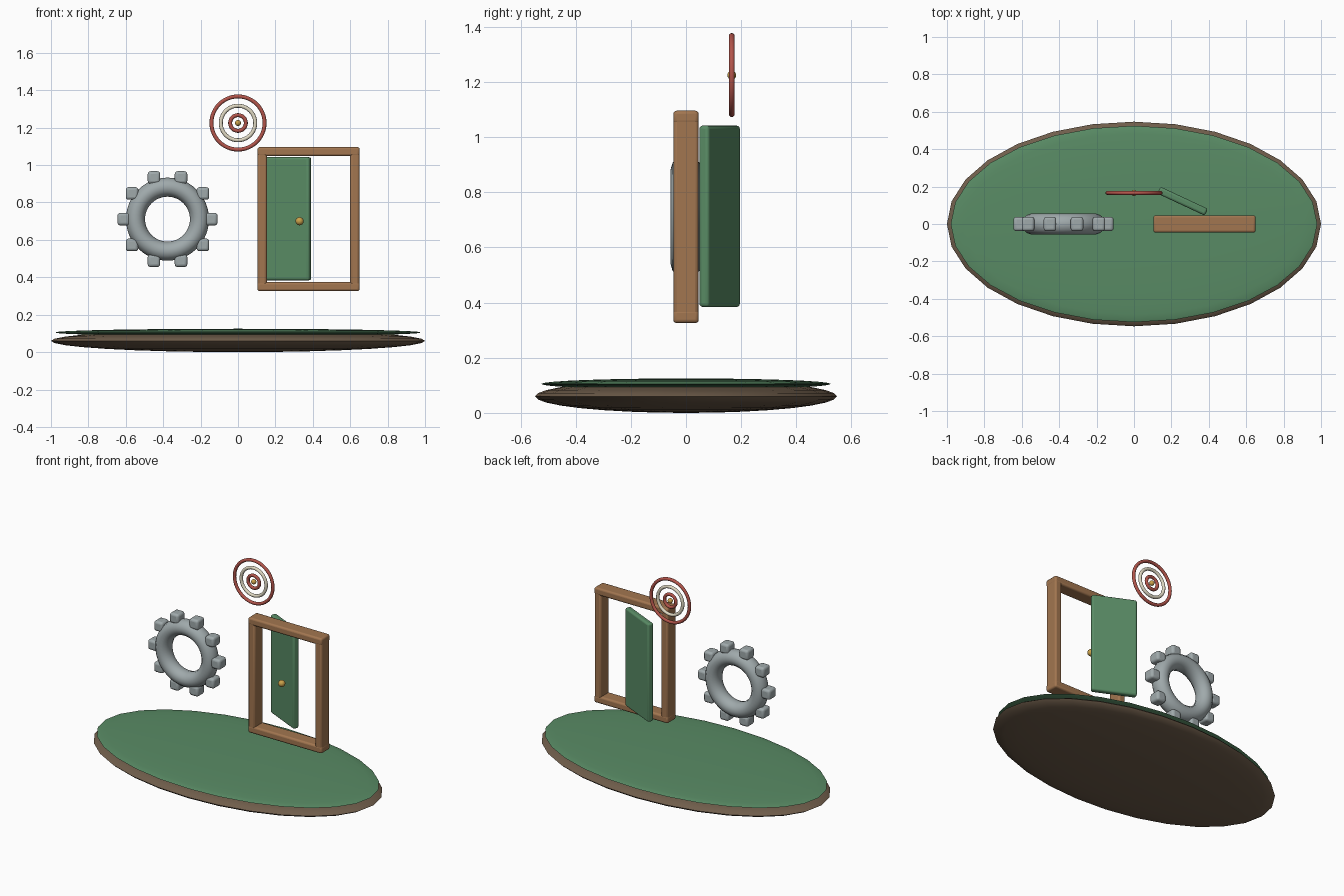
import bpy
from math import radians, cos, sin, pi

if "Cube" in bpy.data.objects:
    bpy.data.objects.remove(bpy.data.objects["Cube"])


def material(name, r, g, b):
    m = bpy.data.materials.new(name)
    m.diffuse_color = (r, g, b, 1)
    m.use_nodes = True
    m.node_tree.nodes["Principled BSDF"].inputs["Base Color"].default_value = m.diffuse_color
    return m


GREEN = material("green", 0.10, 0.26, 0.13)
SOIL = material("soil", 0.16, 0.11, 0.07)
WOOD = material("wood", 0.36, 0.18, 0.08)
STEEL = material("steel", 0.35, 0.40, 0.41)
RED = material("red", 0.45, 0.09, 0.07)
CREAM = material("cream", 0.75, 0.70, 0.55)
BRASS = material("brass", 0.60, 0.36, 0.07)


def finish(name, mat, angle=60):
    ob = bpy.context.object
    ob.name = name
    ob.data.materials.append(mat)
    bpy.ops.object.transform_apply(location=False, rotation=False, scale=True)
    bpy.ops.object.shade_smooth_by_angle(angle=radians(angle))
    return ob


def ball(name, loc, radii, mat, seg=20, rings=12):
    bpy.ops.mesh.primitive_uv_sphere_add(segments=seg, ring_count=rings, radius=1, location=loc)
    bpy.context.object.scale = radii
    return finish(name, mat)


def ring(name, loc, major, minor, mat, depth=1.0, seg=48, minor_seg=12):
    bpy.ops.mesh.primitive_torus_add(major_radius=major, minor_radius=minor, major_segments=seg,
                                     minor_segments=minor_seg, location=loc, rotation=(pi / 2, 0, 0))
    bpy.context.object.scale.z = depth
    return finish(name, mat)


def block(name, loc, size, mat, bevel=0.012, turn=0.0):
    bpy.ops.mesh.primitive_cube_add(size=1, location=loc, rotation=(0, 0, turn))
    bpy.context.object.scale = size
    ob = finish(name, mat, 40)
    mod = ob.modifiers.new("rounded edges", 'BEVEL')
    mod.width = bevel
    mod.segments = 3
    return ob


# Oval island: soil with a thinner grass cap
ball("soil_base", (0, 0, 0.06), (1.0, 0.547, 0.06), SOIL, 28, 16)
ball("grass_top", (0, 0, 0.105), (0.98, 0.525, 0.02), GREEN, 28, 16)

# Gear: ring with ten upright rounded teeth
GX, GZ = -0.377, 0.711
ring("gear_ring", (GX, 0, GZ), 0.171, 0.051, STEEL, depth=1.1)
for i in range(10):
    a = i * pi / 5
    block(f"gear_tooth_{i + 1}", (GX + 0.234 * cos(a), 0, GZ + 0.234 * sin(a)),
          (0.067, 0.076, 0.067), STEEL, 0.015)

# Door frame
FX, FZ = 0.377, 0.711
for side, s in (("left", -1), ("right", 1)):
    block(f"frame_post_{side}", (FX + s * 0.247, 0, FZ), (0.05, 0.09, 0.76), WOOD)
for side, s in (("bottom", -1), ("top", 1)):
    block(f"frame_beam_{side}", (FX, 0, FZ + s * 0.361), (0.546, 0.092, 0.048), WOOD)

# Half open door leaf and its knob
block("door_leaf", (0.26, 0.122, 0.713), (0.28, 0.04, 0.658), GREEN, 0.012, radians(-25))
ball("door_knob", (0.329, -0.008, 0.70), (0.022,) * 3, BRASS)

# Floating target: three rings and a centre bead
TARGET = (0, 0.166, 1.225)
for name, r, mat in (("outer", 0.142, RED), ("middle", 0.092, CREAM), ("inner", 0.042, RED)):
    ring(f"target_ring_{name}", TARGET, r, 0.0105, mat)
ball("target_centre", TARGET, (0.016,) * 3, BRASS)
